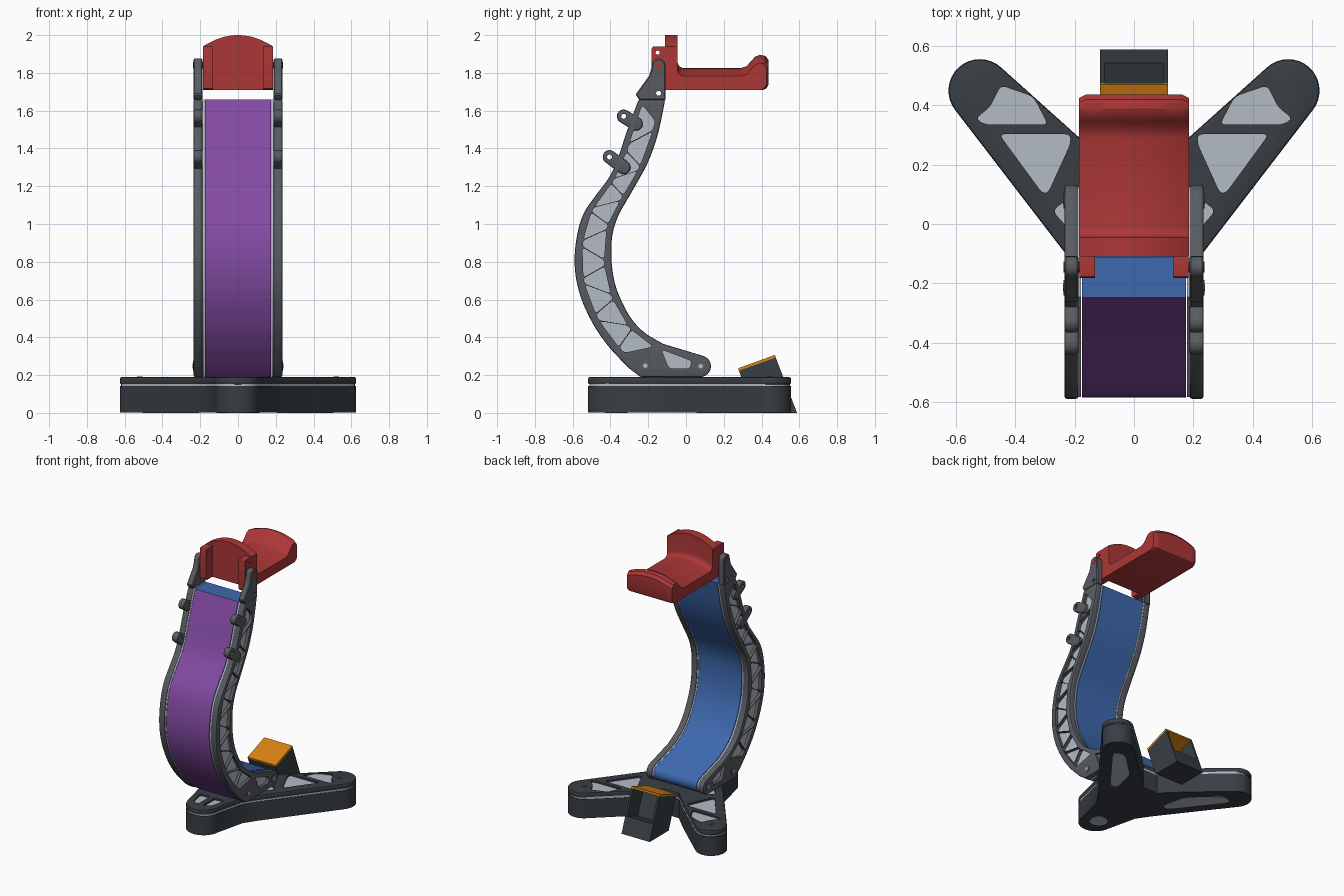
import bpy, bmesh, math
from mathutils import Vector as V

if "Cube" in bpy.data.objects:
    bpy.data.objects.remove(bpy.data.objects["Cube"])


def material(name, r, g, b):
    m = bpy.data.materials.new(name)
    lin = lambda c: (c / 255 / 12.92) if c < 11 else ((c / 255 + 0.055) / 1.055) ** 2.4
    m.diffuse_color = (lin(r), lin(g), lin(b), 1)
    m.use_nodes = True
    m.node_tree.nodes["Principled BSDF"].inputs["Base Color"].default_value = m.diffuse_color
    return m


CHARCOAL = material("charcoal", 56, 62, 68)
GREY = material("frame grey", 88, 91, 97)
LIGHT = material("light grey", 180, 187, 197)
RED = material("red", 172, 55, 55)
PURPLE = material("purple", 132, 75, 164)
BLUE = material("blue", 62, 105, 175)
ORANGE = material("orange", 216, 130, 20)


def prism(name, loops, axis, lo, hi, mat):
    """Extrude closed 2D loops along x (points are y,z) or z (points are x,y)."""
    place = (lambda p, a: (a, p[0], p[1])) if axis == 'x' else (lambda p, a: (p[0], p[1], a))
    bm = bmesh.new()
    for loop in loops:
        a = [bm.verts.new(place(p, lo)) for p in loop]
        b = [bm.verts.new(place(p, hi)) for p in loop]
        bm.faces.new(a)
        bm.faces.new(b[::-1])
        for i in range(len(a)):
            j = (i + 1) % len(a)
            bm.faces.new((a[j], a[i], b[i], b[j]))
    bmesh.ops.recalc_face_normals(bm, faces=bm.faces)
    me = bpy.data.meshes.new(name)
    bm.to_mesh(me)
    bm.free()
    me.materials.append(mat)
    ob = bpy.data.objects.new(name, me)
    bpy.context.collection.objects.link(ob)
    return ob


def bevel(ob, width, segments=2):
    m = ob.modifiers.new("bevel", 'BEVEL')
    m.width, m.segments, m.angle_limit = width, segments, math.radians(50)


def cut(ob, cutter):
    m = ob.modifiers.new("cut", 'BOOLEAN')
    m.object, m.operation, m.solver = cutter, 'DIFFERENCE', 'EXACT'
    cutter.hide_render = True


def mirror(ob):
    ob.modifiers.new("mirror", 'MIRROR')


def arc(cx, cy, r, a0, a1, n=12):
    return [(cx + r * math.cos(math.radians(a0 + (a1 - a0) * i / n)),
             cy + r * math.sin(math.radians(a0 + (a1 - a0) * i / n))) for i in range(n + 1)]


def circle(cx, cy, r, n=20):
    return arc(cx, cy, r, 0, 360, n)[:-1]


def capsule(a, b, r):
    d = math.degrees(math.atan2(b[1] - a[1], b[0] - a[0]))
    return arc(*a, r, d + 90, d + 270) + arc(*b, r, d - 90, d + 90)


def rounded(poly, r, n=3):
    out = []
    for i, p in enumerate(poly):
        p, a, b = V(p), V(poly[i - 1]), V(poly[(i + 1) % len(poly)])
        p0 = p + (a - p).normalized() * min(r, (a - p).length * .45)
        p1 = p + (b - p).normalized() * min(r, (b - p).length * .45)
        for k in range(n + 1):
            t = k / n
            out.append(tuple(p0 * (1 - t) ** 2 + p * 2 * t * (1 - t) + p1 * t * t))
    return out


def curve(pts, t):
    """Smooth curve through pts, t from 0 to 1."""
    s = min(max(t, 0), 1) * (len(pts) - 1)
    i = min(int(s), len(pts) - 2)
    f = s - i
    p = [V(pts[min(max(k, 0), len(pts) - 1)]) for k in range(i - 1, i + 3)]
    return 0.5 * (2 * p[1] + (p[2] - p[0]) * f + (2 * p[0] - 5 * p[1] + 4 * p[2] - p[3]) * f ** 2
                  + (3 * p[1] - p[0] - 3 * p[2] + p[3]) * f ** 3)


# Curved arm outline in side view
OUTER = [(-.30, .235), (-.40, .34), (-.48, .45), (-.545, .58), (-.58, .70), (-.59, .82), (-.575, .95),
         (-.54, 1.06), (-.475, 1.155), (-.405, 1.25), (-.36, 1.35), (-.31, 1.5), (-.25, 1.66)]
INNER = [(-.12, .365), (-.22, .425), (-.29, .50), (-.345, .60), (-.38, .70), (-.395, .82), (-.39, .94),
         (-.36, 1.04), (-.31, 1.13), (-.25, 1.235), (-.20, 1.33), (-.15, 1.47), (-.11, 1.66)]


def across(t, f):
    return tuple(curve(OUTER, t).lerp(curve(INNER, t), f))


def arm_profile(inset):
    n = 40
    f = inset / .2
    return ([(-.24 + inset, .19)] + [across(i / n, f) for i in range(n + 1)]
            + [across(1 - i / n, 1 - f) for i in range(n + 1)]
            + arc(.075, .247, .057 - inset, 70, -90))


# Truss windows, alternating between both edges of the arm
windows = []
N = 14
for i in range(N):
    a, m, b = .03 + .94 * (i - .30) / N, .03 + .94 * (i + .5) / N, .03 + .94 * (i + 1.30) / N
    lo, hi = (.2, .8) if i % 2 else (.8, .2)
    a, b = max(a, .02), min(b, .98)
    w = .02
    windows.append(rounded([across(a, lo), across(b, lo), across(m + w / 2, hi), across(m - w / 2, hi)], .018))
windows.append(rounded([(-.13, .335), (.03, .275), (.02, .235), (-.09, .235)], .018))
frame = prism("side_frame", [arm_profile(0)], 'x', .187, .235, GREY)
bevel(frame, .009)
for k, w in enumerate(windows):
    cut(frame, prism("window_cutter", [w], 'x', .15, .26, GREY))
mirror(frame)
mirror(prism("side_panel", [arm_profile(.006)], 'x', .178, .212, LIGHT))

# Pivot pins and knobs on the frames
pins = prism("frame_pins", [circle(.078, .247, .026), circle(-.215, .25, .026)], 'x', .2, .238, GREY)
mirror(pins)
mirror(prism("pin_cores", [circle(.078, .247, .012), circle(-.215, .25, .012)], 'x', .2, .24, LIGHT))
for a, b in (((-.33, 1.57), (-.265, 1.53)), ((-.405, 1.355), (-.33, 1.30))):
    knob = prism("cable_knob", [capsule(a, b, .036)], 'x', .187, .235, GREY)
    bevel(knob, .009)
    cut(knob, prism("knob_cutter", [circle(*a, .013)], 'x', .15, .26, GREY))
    mirror(knob)

# Hinge brackets above the frames
bracket = prism("hinge_bracket", [[(-.245, 1.655), (-.267, 1.685), (-.235, 1.73), (-.195, 1.785), (-.182, 1.83)]
                                  + arc(-.145, 1.84, .036, 160, 0, 8)
                                  + [(-.108, 1.75), (-.108, 1.655)]], 'x', .187, .235, GREY)
bevel(bracket, .006, 1)
cut(bracket, prism("bracket_cutter", [circle(-.145, 1.692, .013)], 'x', .15, .26, GREY))
mirror(bracket)
mirror(prism("hinge_pin", [circle(-.145, 1.84, .018)], 'x', .17, .237, RED))

# Padded band: purple front, blue back and top
band = prism("band", [arm_profile(.004)], 'x', -.175, .175, BLUE)
band.data.materials.append(PURPLE)
for p in band.data.polygons:
    if p.normal.y < -.1:
        p.material_index = 1

# Red holder: side profile swept across x with a crowned top
side = ([(-.11, 1.71), (-.11, 2.0), (-.045, 2.0)] + arc(-.01, 1.86, .035, 180, 270, 5)
        + [(.29, 1.825), (.32, 1.835), (.345, 1.862), (.365, 1.885), (.39, 1.895), (.42, 1.89), (.437, 1.868),
           (.437, 1.74), (.428, 1.72), (.41, 1.71)])
bm = bmesh.new()
rings = []
for i in range(17):
    x = -.185 + .37 * i / 16
    end = .012 if i in (0, 16) else 0
    rings.append([bm.verts.new((x, y - (end if y > .4 else 0),
                                z - (.06 if z > 1.9 else .042) * (x / .185) ** 2 * (z > 1.76))) for y, z in side])
for a, b in zip(rings, rings[1:]):
    for k in range(len(side)):
        j = (k + 1) % len(side)
        bm.faces.new((a[k], a[j], b[j], b[k]))
bm.faces.new(rings[0])
bm.faces.new(rings[-1])
bmesh.ops.recalc_face_normals(bm, faces=bm.faces)
me = bpy.data.meshes.new("holder")
bm.to_mesh(me)
bm.free()
me.materials.append(RED)
bpy.context.collection.objects.link(bpy.data.objects.new("holder", me))

# Mounting tabs of the holder
tab = prism("holder_tab", [rounded([(-.182, 1.71), (-.182, 1.94), (-.10, 1.94), (-.10, 1.71)], .015)],
            'x', .132, .184, RED)
cut(tab, prism("tab_cutter", [circle(-.15, 1.907, .011)], 'x', .1, .22, RED))
mirror(tab)

# Three-legged base
half = ([(-.06, .17), (-.183, .29)] + arc(-.52, .45, .106, 47, 218, 16)
        + [(-.235, -.095), (-.17, -.19)] + arc(0, -.40, .118, 185, 270, 10))
outline = half + [(-x, y) for x, y in half[-2::-1]]
body = prism("base_body", [outline], 'z', .002, .142, CHARCOAL)
lid = prism("base_lid", [outline], 'z', .15, .19, CHARCOAL)
bevel(lid, .01)
prism("base_core", [[(x * .988, y * .988) for x, y in outline]], 'z', .12, .177, LIGHT)
pockets = [[(-.455, .303), (-.215, .303), (-.215, .27), (-.29, .105), (-.31, .105)],
           [(-.535, .355), (-.485, .395), (-.45, .468), (-.34, .43), (-.29, .335), (-.50, .335)],
           [(-.275, .045), (-.21, .095), (-.15, .04), (-.20, -.04)],
           [(-.10, -.30), (-.02, -.30), (-.02, -.44), (-.07, -.42)]]
for p in pockets:
    for s in (1, -1):
        cut(lid, prism("pocket_cutter", [rounded([(s * x, y) for x, y in p], .02)], 'z', .1, .25, CHARCOAL))
mirror(prism("foot_screw", [circle(-.52, .445, .015)], 'z', .17, .193, CHARCOAL))
under = rounded([(-.52, .40), (-.44, .43), (-.24, .24), (-.20, .06), (-.25, .05)], .04)
mirror(prism("underside_panel", [under], 'z', 0, .008, LIGHT))
prism("underside_front_panel", [circle(0, -.37, .06)], 'z', 0, .008, LIGHT)

# Tilted display box with an open pocket at the back
u, v, P = V((.94, .34)), V((.36, -.933)), V((.475, .293))
box = prism("display_box", [[(.28, .223), tuple(P), (.588, 0), (.366, 0)]], 'x', -.115, .115, CHARCOAL)
pocket = [P + u * a + v * b for a, b in ((.03, -.03), (.03, .19), (-.13, .19), (-.13, -.03))]
cut(box, prism("display_cutter", [pocket], 'x', -.1, .1, CHARCOAL))
prism("display_screen", [[(.28, .223), tuple(P), (.471, .307), (.276, .236)]], 'x', -.115, .115, ORANGE)

# Apply modifiers and smooth the gentle curves
for ob in bpy.context.scene.objects:
    ob.select_set(not ob.hide_render)
bpy.context.view_layer.objects.active = frame
bpy.ops.object.convert(target='MESH')
bpy.ops.object.shade_smooth_by_angle(angle=math.radians(30))
for ob in list(bpy.context.scene.objects):
    if ob.hide_render:
        bpy.data.objects.remove(ob)
